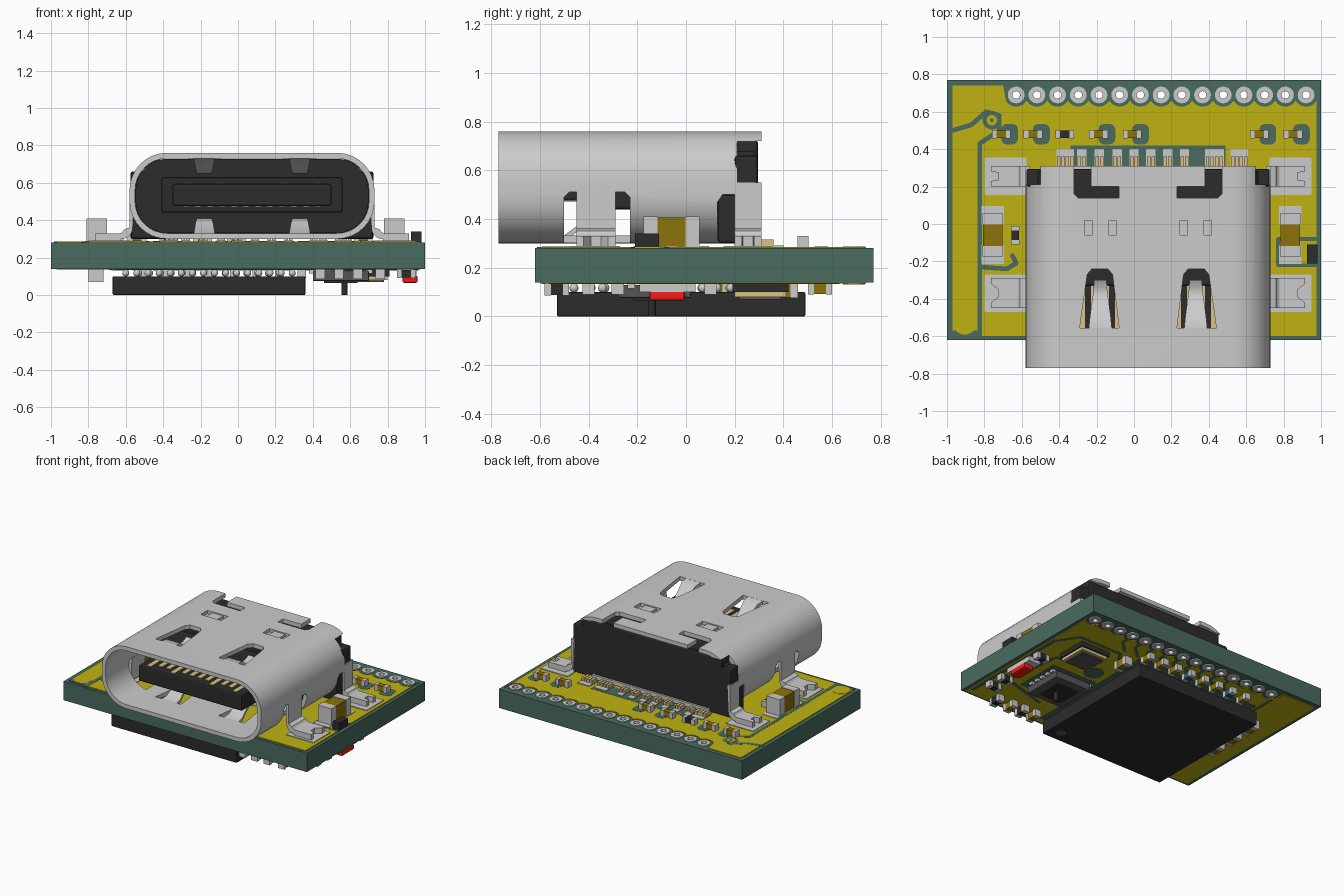
import bpy, bmesh, math
from mathutils import Vector, Matrix

if "Cube" in bpy.data.objects:
    bpy.data.objects.remove(bpy.data.objects["Cube"])

def mat(name, r, g, b):
    m = bpy.data.materials.new(name)
    m.diffuse_color = (r, g, b, 1)
    m.use_nodes = True
    m.node_tree.nodes["Principled BSDF"].inputs["Base Color"].default_value = m.diffuse_color
    return m

GREEN = mat("mask_green", .065, .147, .115)
GOLD = mat("copper_gold", .53, .45, .006)
BLACK = mat("black_plastic", .025, .025, .025)
DARK = mat("dark_grey", .09, .09, .1)
BROWN = mat("ceramic_brown", .27, .17, .003)
TAN = mat("contact_tan", .7, .55, .22)
RED = mat("red_lens", .9, .01, .008)
BLUE = mat("blue_body", .03, .1, .18)

def finish(name, bm, m=None, smooth=False):
    bmesh.ops.recalc_face_normals(bm, faces=bm.faces[:])
    me = bpy.data.meshes.new(name)
    bm.to_mesh(me)
    bm.free()
    ob = bpy.data.objects.new(name, me)
    bpy.context.collection.objects.link(ob)
    if m:
        me.materials.append(m)
    if smooth:
        shade(ob)
    return ob

def shade(ob):
    bpy.ops.object.select_all(action='DESELECT')
    ob.select_set(True)
    bpy.context.view_layer.objects.active = ob
    bpy.ops.object.shade_smooth_by_angle(angle=math.radians(35))

def boxes(name, items, m=None, bevel=0):
    bm = bmesh.new()
    for x0, x1, y0, y1, z0, z1 in items:
        M = Matrix.Translation(((x0+x1)/2, (y0+y1)/2, (z0+z1)/2)) @ Matrix.Diagonal((x1-x0, y1-y0, z1-z0, 1))
        bmesh.ops.create_cube(bm, size=1, matrix=M)
    if bevel:
        bmesh.ops.bevel(bm, geom=bm.edges[:], offset=bevel, segments=2, affect='EDGES', profile=.5)
    return finish(name, bm, m)

def plates(name, shapes, lo, hi, m=None, axis='z', smooth=False):
    """Each shape is a list of 2D loops (outline, then holes), extruded from lo to hi."""
    put = {'z': lambda u, v, w: (u, v, w), 'y': lambda u, v, w: (u, w, v), 'x': lambda u, v, w: (w, u, v)}[axis]
    bm = bmesh.new()
    for loops in shapes:
        edges, rings = [], []
        for lp in loops:
            vs = [bm.verts.new((u, v, lo)) for u, v in lp]
            edges += [bm.edges.new((vs[i-1], vs[i])) for i in range(len(vs))]
            rings.append(vs)
        geo = bmesh.ops.triangle_fill(bm, use_beauty=True, edges=edges, normal=(0, 0, 1))['geom']
        top = {v: bm.verts.new((v.co.x, v.co.y, hi)) for vs in rings for v in vs}
        for f in [g for g in geo if isinstance(g, bmesh.types.BMFace)]:
            bm.faces.new([top[v] for v in f.verts])
        for vs in rings:
            for i in range(len(vs)):
                bm.faces.new((vs[i-1], vs[i], top[vs[i]], top[vs[i-1]]))
    for v in bm.verts:
        v.co = put(*v.co)
    return finish(name, bm, m, smooth)

def arc(cx, cy, r, a0, a1, n):
    return [(cx + r*math.cos(math.radians(a0+(a1-a0)*i/n)), cy + r*math.sin(math.radians(a0+(a1-a0)*i/n))) for i in range(n+1)]

def circle(cx, cy, r, n=20):
    return arc(cx, cy, r, 0, 360, n)[:-1]

def rrect(x0, x1, y0, y1, r, n=8):
    return (arc(x1-r, y1-r, r, 0, 90, n) + arc(x0+r, y1-r, r, 90, 180, n)
            + arc(x0+r, y0+r, r, 180, 270, n) + arc(x1-r, y0+r, r, 270, 360, n))

def rect(x0, x1, y0, y1):
    return [(x0, y0), (x1, y0), (x1, y1), (x0, y1)]

def trace(pts, w):
    out = [[circle(x, y, w/2, 10)] for x, y in pts]
    for a, b in zip(pts, pts[1:]):
        a, b = Vector(a), Vector(b)
        n = (b-a).orthogonal().normalized()*w/2
        out.append([[tuple(p) for p in (a+n, b+n, b-n, a-n)]])
    return out

def cut(ob, cutter):
    cutter.hide_render = True
    mod = ob.modifiers.new("cut", 'BOOLEAN')
    mod.object, mod.operation, mod.solver = cutter, 'DIFFERENCE', 'EXACT'
    bpy.context.view_layer.objects.active = ob
    bpy.ops.object.modifier_apply(modifier=mod.name)
    bpy.data.objects.remove(cutter)

# circuit board with a row of plated holes
PX = [-.63 + i*1.55/14 for i in range(15)]
plates("board", [[rect(-1, 1, -.62, .77)] + [circle(x, .69, .03) for x in PX]], .14, .28, GREEN)
plates("plated_holes", [[circle(x, .69, .045), circle(x, .69, .02)] for x in PX], .132, .288, smooth=True)

# copper pours, scalloped around the holes
scallop = [p for x in reversed(PX) for p in arc(x, .69, .063, -30, -150, 6)]
pour = [(-.97, -.6), (.975, -.6), (.975, .74)] + scallop + [(-.7, .74), (-.97, .74)]
plates("top_copper", [[pour]], .28, .285, GOLD)
plates("bottom_copper", [[pour]], .135, .14, GOLD)
caps = [(-.71, .48), (-.54, .48), (-.19, .48), (-.01, .48), (.67, .48), (.85, .48)]
lines = (trace([(-.825, -.6), (-.825, .43), (-.72, .5), (-.72, .58), (-.79, .6), (-.87, .53), (-.97, .5)], .025)
         + trace([(-.82, -.23), (-.68, -.24), (-.63, -.21), (-.65, -.17)], .025)
         + trace([(.97, -.22), (.77, -.22), (.77, -.08), (.97, -.08)], .02)
         + [[rect(-.34, .49, .31, .42)], [circle(-.76, .555, .05)]]
         + [[rrect(x+.0, x+.09, .425, .535, .03, 3)] for x, y in caps])
plates("top_mask_gaps", lines, .281, .286, GREEN)
plates("pour_corners", [[rect(-.97, -.825, -.6, -.57)]], .281, .2855, GREEN)
plates("pour_pill_end", [[circle(-.905, -.53, .062)]], .282, .2865, GOLD)
plates("via", [[circle(-.76, .555, .028), circle(-.76, .555, .01)]], .28, .288, GOLD)
under = trace([(-.68, .62), (-.68, -.58)], .02) + [[rect(-.66, .36, -.56, .5)], [circle(.47, .14, .07)], [rect(.37, .75, -.3, .05)]]
for i in range(9):
    x = PX[i+3]
    under += trace([(x, .62), (x, .58), (x-.09, .5)], .022)
under += trace([(.4, .3), (.5, .45), (.85, .45), (.95, .3), (.95, -.55)], .025) + trace([(.5, .14), (.8, .14), (.85, -.3), (.5, -.4)], .025)
plates("bottom_mask_gaps", under, .134, .139, GREEN)

# receptacle shell: rounded tube with slots
C = .075
XS = (-.18, .33)
shell = plates("connector_shell", [[rrect(-.58, .73, .3, .76, .2), rrect(-.55, .7, .33, .73, .17)]], -.77, .31, axis='y')
def mirror_loop(lp):
    return [(2*C-x, y) for x, y in lp]
vslot = [(-.29, -.555), (-.25, -.27), (-.225, -.24), (-.14, -.24), (-.115, -.27), (-.08, -.555)]
hook = [(-.32, .16), (-.3, .14), (-.08, .14), (-.08, .2), (-.23, .2), (-.23, .35), (-.32, .35)]
cut(shell, plates("spring_cutter", [[vslot], [mirror_loop(vslot)]], .2, .9))
dents = [[rect(x-.085, x+.085, -.06, .02)] for x in XS]
cut(shell, plates("top_cutter", [[hook], [mirror_loop(hook)]] + dents, .6, .9))
side = [[[(-.5, .2), (-.23, .2), (-.23, .49), (-.25, .51), (-.27, .51), (-.46, .51), (-.48, .51), (-.5, .49)]],
        [[(.13, .2), (.35, .2), (.35, .72), (.21, .72), (.21, .5), (.15, .5), (.13, .47)]]]
for s in (-1, 1):
    cut(shell, plates("side_cutter", side, *sorted((C+s*.48, C+s*.8)), axis='x'))
shade(shell)

# bent springs in the top and bottom of the shell
bm = bmesh.new()
path = [(-.56, .0, .062), (-.5, .008, .056), (-.43, .06, .047), (-.38, .085, .04), (-.34, .08, .036), (-.3, .06, .033)]
for x in XS:
    for z, d in ((.76, -1), (.3, 1)):
        rows = []
        for y, dip, w in path:
            rows.append([bm.verts.new((x+sx*w, y, z+d*(dip+t))) for sx, t in ((-1, 0), (1, 0), (1, .025), (-1, .025))])
        for a, b in zip(rows, rows[1:]):
            for i in range(4):
                bm.faces.new((a[i-1], a[i], b[i], b[i-1]))
        bm.faces.new(rows[0])
        bm.faces.new(rows[-1])
finish("shell_springs", bm, None, True)
boxes("pressed_dents", [(x-a, x+a, -.06, .02, z, z+.02) for x in XS for a, z in ((.088, .715), (.045, .732))])

# mounting legs with notched feet on solder pads
legs, feet, pads = [], [], []
for s in (-1, 1):
    prof = ([(.655, .55), (.655, .37)] + arc(.705, .35, .05, 180, 270, 5) + [(.75, .3)]
            + [(.75, .33)] + arc(.705, .38, .05, 270, 180, 5)[:-1] + [(.675, .38)])
    prof = [(.655, .55), (.655, .36)] + arc(.715, .36, .032, 180, 270, 5)[1:] + [(.8, .328), (.8, .298)] + arc(.7, .36, .062, 270, 180, 5) + [(.63, .55)]
    prof = [(C+s*x, z) for x, z in prof]
    for y0, y1 in ((-.45, -.29), (.2, .31)):
        legs.append(plates("mounting_leg", [[prof]], y0, y1, axis='y', smooth=True))
        m = (y0+y1)/2
        feet.append([[(C+s*u, v) for u, v in ((.7, y0), (.84, y0), (.84, y0+.03), (.8, m-.02), (.8, m+.02), (.84, y1-.03), (.84, y1), (.7, y1))]])
        pads.append((*sorted((C+s*.65, C+s*.875)), m-.1, m+.1, .283, .29))
plates("leg_feet", feet, .288, .33)
boxes("leg_pads", pads)

# plastic insert: back wall, rear block, tongue and contacts
plates("connector_insert", [[rrect(-.548, .698, .332, .728, .168)]], -.12, .28, BLACK, 'y', True)
boxes("rear_block", [(-.575, .725, .2, .295, .3, .66), (-.5, .65, .19, .295, .6, .725), (-.57, .72, .13, .25, .3, .5)], BLACK, .012)
boxes("tongue", [(-.35, .5, -.67, .0, .475, .595), (-.41, .56, -.33, .0, .44, .63)], BLACK, .012)
con = []
for i in range(12):
    x = C - .352 + i*.064
    f = -.65 if i in (0, 3, 8, 11) else -.61
    con += [(x-.016, x+.016, f, -.33, .592, .599), (x-.016, x+.016, f, -.33, .471, .478)]
boxes("tongue_contacts", con, TAN)
LX = (-.39, -.345, -.28, -.185, -.09, 0, .09, .18, .27, .405, .455, .54, .585)
boxes("pin_pads", [(x-.025, x+.025, .3, .4, .283, .292) for x in LX])
boxes("solder_pins", [(x+d-.009, x+d+.009, .28, .36, .29, .315) for x in LX for d in (-.012, .012)], TAN)

# small chip parts: terminals collected in one object, bodies by colour
ends, bodies = [], {}
def chip(x, y, lx, ly, z0, z1, m):
    along_x = lx > ly
    a, b = (lx/2, ly/2)
    e = .25*max(lx, ly)
    g = .003
    if along_x:
        ends.extend([(x-a, x-a+e, y-b, y+b, z0, z1), (x+a-e, x+a, y-b, y+b, z0, z1)])
        body = (x-a+e, x+a-e, y-b+g, y+b-g, z0+g, z1-g)
    else:
        ends.extend([(x-a, x+a, y-b, y-b+e, z0, z1), (x-a, x+a, y+b-e, y+b, z0, z1)])
        body = (x-a+g, x+a-g, y-b+e, y+b-e, z0+g, z1-g)
    bodies.setdefault(m, []).append(body)
for x, y in caps:
    chip(x, y, .1, .045, .285, .33, BROWN)
chip(-.37, .48, .1, .045, .285, .325, BLACK)
chip(-.635, -.06, .045, .1, .285, .325, BLACK)
for x in (-.755, .835):
    chip(x, -.06, .11, .23, .285, .41, BROWN)
boxes("top_diode", [(.925, .98, -.21, -.11, .285, .34)], BLACK)
boxes("large_cap_pads", [(x-.06, x+.06, y-.05, y+.05, .283, .289) for x in (-.755, .835) for y in (-.165, .045)])
# underside parts
for i, x in enumerate((-.5, -.38, -.26, -.14, -.02, .1, .22, .34)):
    chip(x, .55, .045, .1, .09, .137, BLUE if i in (1, 4) else BROWN)
for y in (.3, .12, -.06):
    chip(-.76, y, .08, .12, .07, .137, BROWN)
for i, x in enumerate((.44, .54, .64, .76)):
    chip(x, -.53, .05, .1, .085, .137, BLACK if i % 2 else BROWN)
chip(.9, -.4, .1, .05, .09, .137, BLACK)
chip(.9, -.28, .1, .05, .09, .137, BLACK)
chip(.43, .4, .06, .12, .075, .137, BROWN)
chip(.9, .1, .1, .05, .09, .137, BLACK)
boxes("chip_terminals", ends)
for m, items in bodies.items():
    boxes("chip_bodies_" + m.name, items, m)
boxes("led_base", [(.86, .955, -.19, .04, .1, .137)])
boxes("led_lens", [(.88, .96, -.15, -.005, .065, .102)], RED, .008)
boxes("regulator", [(.4, .7, -.28, .02, .075, .13)], DARK, .006)
boxes("regulator_lid", [(.46, .64, -.22, -.04, .065, .08)], BLACK)
boxes("regulator_pads", [(.55+s*.15-.02, .55+s*.15+.02, -.24+i*.055, -.21+i*.055, .115, .137) for s in (-1, 1) for i in range(5)])
plates("regulator_pin", [[circle(.57, -.14, .016)]], .0, .1, BLACK, smooth=True)
boxes("crystal_base", [(.57, .81, .19, .42, .1, .137)], BLACK)
boxes("crystal_rim", [(.58, .8, .2, .41, .08, .1)], TAN)
boxes("crystal_lid", [(.6, .78, .22, .39, .07, .082)], DARK)

# main processor under the board, on solder balls
boxes("processor", [(-.67, .36, -.53, .49, .0, .1)], BLACK, .006)
plates("pin_one_dot", [[circle(.27, -.44, .035)]], -.001, .002, DARK)
bm = bmesh.new()
for inset, n in ((.07, 15), (.14, 13)):
    x0, x1, y0, y1 = -.67+inset, .36-inset, -.53+inset, .49-inset
    for i in range(n):
        t = i/n
        for x, y in ((x0+t*(x1-x0), y0), (x1, y0+t*(y1-y0)), (x1-t*(x1-x0), y1), (x0, y1-t*(y1-y0))):
            bmesh.ops.create_icosphere(bm, subdivisions=2, radius=.019, matrix=Matrix.Translation((x, y, .117)))
finish("solder_balls", bm, None, True)
